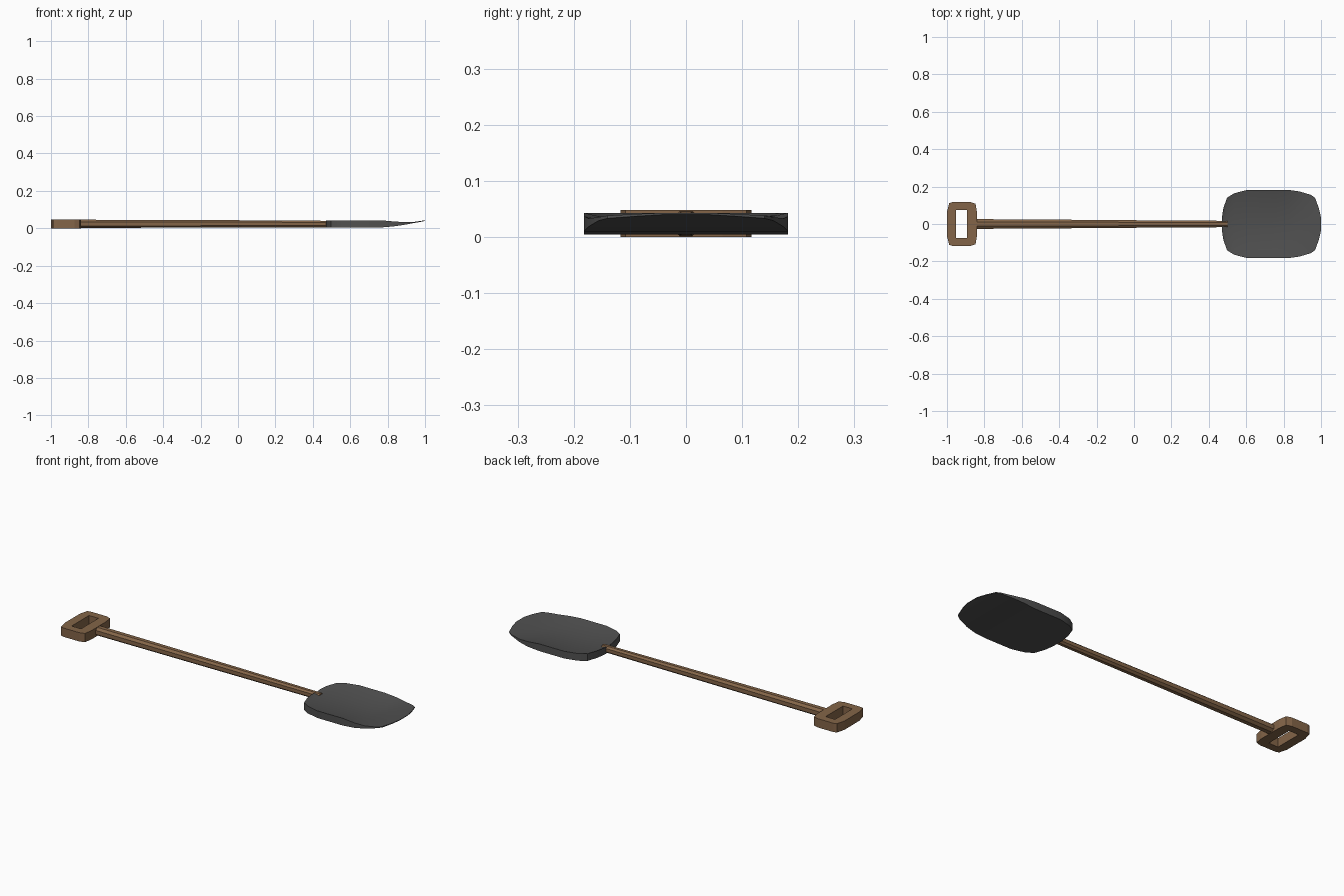
import bpy, bmesh, math

if "Cube" in bpy.data.objects:
    bpy.data.objects.remove(bpy.data.objects["Cube"])

def material(name, color):
    m = bpy.data.materials.new(name)
    m.diffuse_color = color
    m.use_nodes = True
    m.node_tree.nodes["Principled BSDF"].inputs["Base Color"].default_value = m.diffuse_color
    return m

wood = material("wood", (0.23, 0.13, 0.065, 1))
metal = material("dark_metal", (0.08, 0.08, 0.08, 1))

def finish(name, bm, mat, smooth=None):
    bmesh.ops.recalc_face_normals(bm, faces=bm.faces)
    me = bpy.data.meshes.new(name)
    bm.to_mesh(me)
    bm.free()
    ob = bpy.data.objects.new(name, me)
    bpy.context.collection.objects.link(ob)
    me.materials.append(mat)
    if smooth:
        bpy.ops.object.select_all(action='DESELECT')
        bpy.context.view_layer.objects.active = ob
        ob.select_set(True)
        bpy.ops.object.shade_smooth_by_angle(angle=math.radians(smooth))
    return ob

def loft(rings):
    """Join closed rings of points into a capped tube."""
    bm = bmesh.new()
    loops = [[bm.verts.new(p) for p in r] for r in rings]
    n = len(loops[0])
    for a, b in zip(loops, loops[1:]):
        for i in range(n):
            bm.faces.new((a[i], a[(i + 1) % n], b[(i + 1) % n], b[i]))
    bm.faces.new(loops[0])
    bm.faces.new(loops[-1])
    return bm

# Shaft: tapered, chamfered bar (x, half width, bottom, top)
rings = []
for x, w, lo, hi in [(-0.86, 0.026, 0.002, 0.046), (-0.5, 0.024, 0.003, 0.045),
                     (0.02, 0.020, 0.004, 0.043), (0.50, 0.017, 0.005, 0.040)]:
    c, h = (lo + hi) / 2, (hi - lo) / 2
    rings.append([(x, w * y, c + h * z) for y, z in
                  [(1, .5), (.45, 1), (-.45, 1), (-1, .5), (-1, -.5), (-.45, -1), (.45, -1), (1, -.5)]])
finish("shaft", loft(rings), wood)

# Grip: frame with matching outer and inner outlines, extruded in z
half_out = [(-1.0, 0.0), (-1.0, 0.065), (-0.988, 0.112), (-0.97, 0.117), (-0.875, 0.117),
            (-0.847, 0.108), (-0.84, 0.065), (-0.84, 0.0)]
half_in = [(-0.951, 0.0), (-0.951, 0.05), (-0.951, 0.075), (-0.94, 0.075), (-0.905, 0.075),
           (-0.894, 0.075), (-0.894, 0.05), (-0.894, 0.0)]

def mirror(half):
    return half + [(x, -y) for x, y in half[-2:0:-1]]

bm = bmesh.new()
outer, inner = mirror(half_out), mirror(half_in)
loops = [[bm.verts.new((x, y, z)) for x, y in o]
         for o, z in ((outer, 0.0), (outer, 0.048), (inner, 0.048), (inner, 0.0))]
n = len(outer)
for k in range(4):
    a, b = loops[k], loops[(k + 1) % 4]
    for i in range(n):
        bm.faces.new((a[i], a[(i + 1) % n], b[(i + 1) % n], b[i]))
finish("grip", bm, wood)

# Blade: dished scoop (x, half width, bottom, rim, centre of dish)
stations = [(0.470, 0.035, 0.004, 0.042, 0.038), (0.478, 0.085, 0.004, 0.043, 0.036),
            (0.497, 0.140, 0.004, 0.043, 0.033), (0.535, 0.164, 0.004, 0.043, 0.029),
            (0.605, 0.182, 0.004, 0.043, 0.025), (0.76, 0.182, 0.004, 0.043, 0.020),
            (0.83, 0.182, 0.010, 0.037, 0.019), (0.885, 0.174, 0.018, 0.033, 0.023),
            (0.945, 0.156, 0.029, 0.035, 0.032), (0.968, 0.140, 0.033, 0.038, 0.036),
            (0.988, 0.085, 0.037, 0.041, 0.040), (1.0, 0.035, 0.040, 0.043, 0.043)]
steps = [-1, -0.9, -0.7, -0.45, -0.2, 0, 0.2, 0.45, 0.7, 0.9, 1]
rings = []
for x, w, lo, rim, mid in stations:
    top = [(x, w * t, mid + (rim - mid) * t * t) for t in steps]
    rings.append(top + [(x, w * t, lo) for t in reversed(steps)])
finish("blade", loft(rings), metal, 30)
